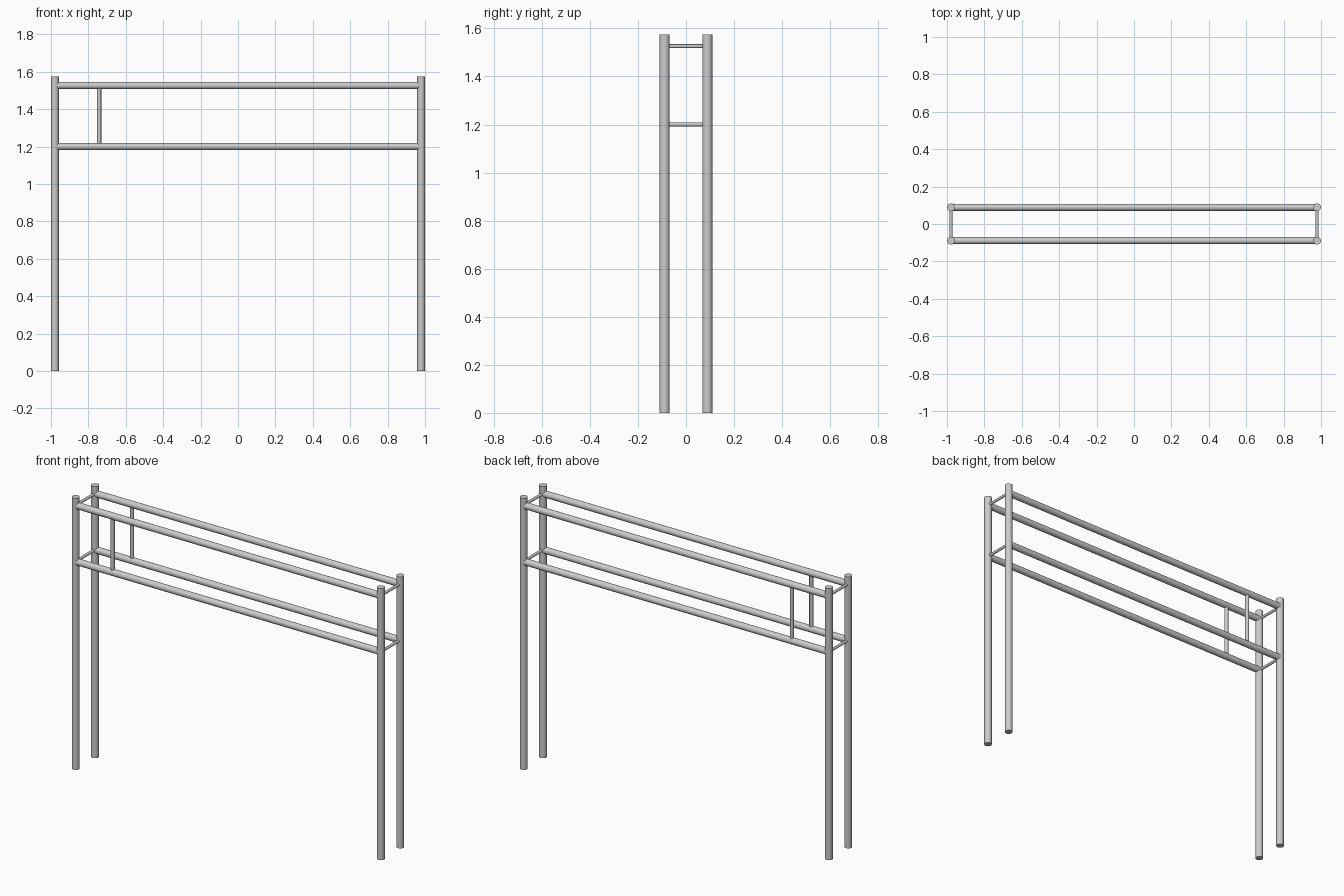
import bpy, math
from mathutils import Vector

if "Cube" in bpy.data.objects:
    bpy.data.objects.remove(bpy.data.objects["Cube"])

POST_X, POST_Y = 0.979, 0.089
POST_R, RAIL_R, BRACE_R, STRUT_R = 0.021, 0.019, 0.008, 0.011
TOP = 1.575
RAIL_Z = {"lower": 1.20, "upper": 1.526}


def tube(name, start, end, radius):
    """Capped round bar between two points, smooth with crisp ends."""
    a, b = Vector(start), Vector(end)
    axis = b - a
    bpy.ops.mesh.primitive_cylinder_add(
        vertices=24, radius=radius, depth=axis.length, location=(a + b) / 2,
        rotation=axis.to_track_quat('Z', 'Y').to_euler())
    ob = bpy.context.object
    ob.name = name
    bpy.ops.object.shade_smooth_by_angle(angle=math.radians(40))
    return ob


for depth, y in (("front", -POST_Y), ("back", POST_Y)):
    # Upright posts
    for side, x in (("left", -POST_X), ("right", POST_X)):
        tube(f"{depth}_{side}_post", (x, y, 0), (x, y, TOP), POST_R)
    # Long horizontal rails, ending inside the posts
    for level, z in RAIL_Z.items():
        tube(f"{depth}_{level}_rail", (-POST_X, y, z), (POST_X, y, z), RAIL_R)
    # Short vertical strut between the rails
    tube(f"{depth}_strut", (-0.742, y, RAIL_Z["lower"]),
         (-0.742, y, RAIL_Z["upper"]), STRUT_R)

# Thin cross braces joining front and back posts
for side, x in (("left", -POST_X), ("right", POST_X)):
    for level, z in RAIL_Z.items():
        tube(f"{side}_{level}_brace", (x, -POST_Y, z), (x, POST_Y, z), BRACE_R)
